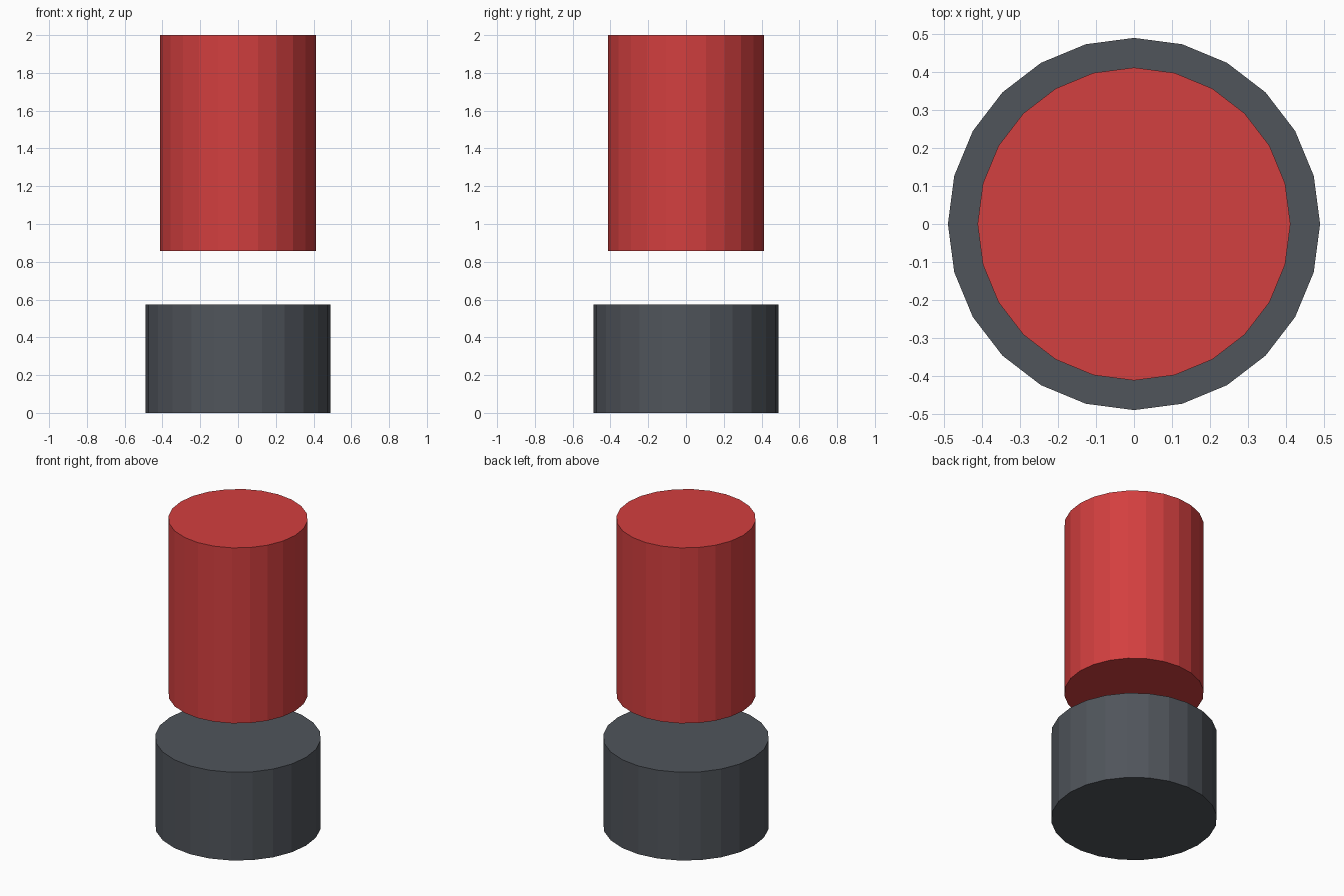
import bpy

if "Cube" in bpy.data.objects:
    bpy.data.objects.remove(bpy.data.objects["Cube"])


def material(name, color):
    mat = bpy.data.materials.new(name)
    mat.diffuse_color = color
    mat.use_nodes = True
    mat.node_tree.nodes["Principled BSDF"].inputs["Base Color"].default_value = mat.diffuse_color
    return mat


def cylinder(name, radius, z0, z1, mat):
    bpy.ops.mesh.primitive_cylinder_add(
        vertices=24, radius=radius, depth=z1 - z0, location=(0, 0, (z0 + z1) / 2))
    obj = bpy.context.object
    obj.name = name
    obj.data.materials.append(mat)
    return obj


# Dark base drum standing on the ground
cylinder("base", 0.49, 0.0, 0.575, material("dark_grey", (0.08, 0.09, 0.105, 1)))

# Red upper cylinder floating above the base
cylinder("upper_cylinder", 0.412, 0.857, 2.0, material("red", (0.65, 0.05, 0.05, 1)))
